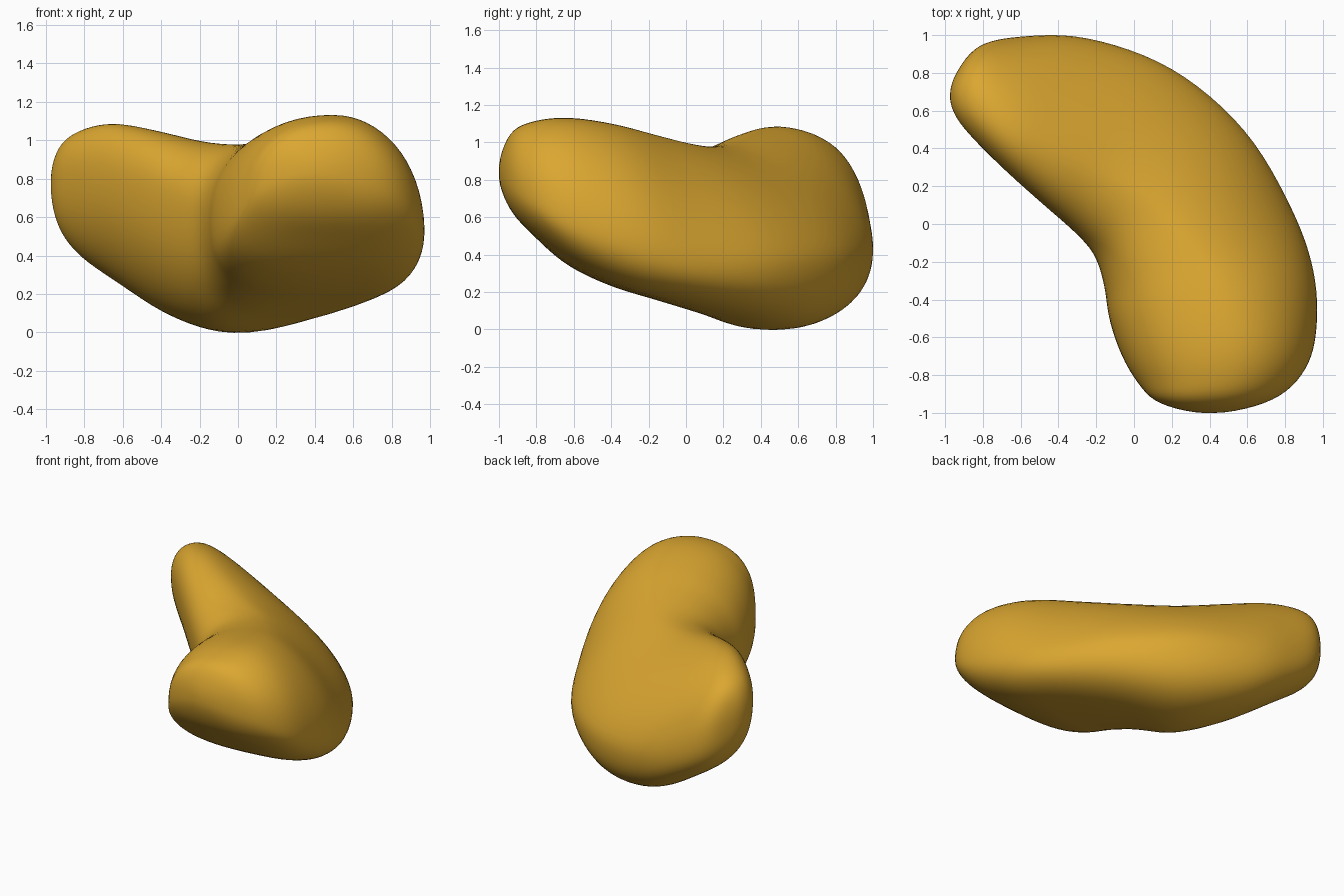
import bpy
import bmesh
from math import sin, cos, pi
from mathutils import Vector

default_cube = bpy.data.objects.get("Cube")
if default_cube:
    bpy.data.objects.remove(default_cube, do_unlink=True)

RING = 64      # points around each cross-section
STEPS = 6      # lofted rings between neighbouring sections
INNER_TOP = .87     # below one is fuller than an ellipse, above one is flatter
OUTER_LOW = .8

# Blunt tips of the bent body: raised back lobe and front lobe
BACK_TIP = Vector((-.975, .69, .77))
FRONT_TIP = Vector((.42, -1.005, .84))

# Each section: inner x, y, z; outer x, y, z; top fraction, z; bottom fraction, z;
# flatness of the outer shoulder; flatness of the inner belly
SECTIONS = [
    (-.95, .58, .8, -.935, .81, .73, .45, .94, .55, .57, 1, 1),
    (-.86, .46, .84, -.82, .945, .63, .36, 1.04, .58, .41, 1, 1),
    (-.68, .28, .82, -.6, .995, .5, .31, 1.09, .62, .26, 1.15, 1),
    (-.48, .1, .75, -.25, .99, .41, .3, 1.05, .61, .08, 1.3, .95),
    (-.31, -.05, .67, .2, .83, .38, .32, .99, .57, -.01, 1.4, .9),
    (-.21, -.17, .61, .59, .5, .36, .39, .985, .61, .06, 1.4, .8),
    (-.16, -.33, .57, .84, .08, .37, .46, 1.04, .66, .145, 1.3, .72),
    (-.135, -.5, .56, .955, -.25, .47, .52, 1.1, .7, .22, 1.15, .67),
    (-.075, -.68, .58, .97, -.55, .57, .55, 1.135, .63, .335, 1.05, .67),
    (.01, -.83, .64, .91, -.77, .67, .54, 1.12, .56, .49, 1, .77),
    (.135, -.95, .78, .74, -.93, .79, .52, 1.05, .52, .64, 1, .9),
]


def cross_section(ix, iy, iz, ox, oy, oz, top_t, top_z, low_t, low_z,
                  shoulder, belly):
    """Four rounded quarters through inner, top, outer and bottom points."""
    inner, outer = Vector((ix, iy)), Vector((ox, oy))
    ring = []
    for i in range(RING):
        a = 2 * pi * i / RING
        on_inner, on_top = cos(a) > 0, sin(a) >= 0
        side_t, side_z = (0, iz) if on_inner else (1, oz)
        if on_top:
            crown_t, crown_z = top_t, top_z
            power = INNER_TOP if on_inner else shoulder
        else:
            crown_t, crown_z = low_t, low_z
            power = belly if on_inner else OUTER_LOW
        t = crown_t + (side_t - crown_t) * abs(cos(a)) ** power
        z = side_z + (crown_z - side_z) * abs(sin(a)) ** power
        ring.append(inner.lerp(outer, t).to_3d() + Vector((0, 0, z)))
    return ring


def opposite(ring):
    """Continue a ring across a tip so that the cap is rounded."""
    half = RING // 2
    return ring[half:] + ring[:half]


def spline(a, b, c, d, t):
    return (b * 2 + (c - a) * t + (a * 2 - b * 5 + c * 4 - d) * t * t
            + (b * 3 - a - c * 3 + d) * t ** 3) / 2


# Smooth loft through all sections
keys = [cross_section(*s) for s in SECTIONS]
keys = [opposite(keys[0]), [BACK_TIP] * RING, *keys,
        [FRONT_TIP] * RING, opposite(keys[-1])]
rings = []
for k in range(1, len(keys) - 2):
    for step in range(STEPS):
        rings.append([spline(*points, step / STEPS)
                      for points in zip(*keys[k - 1:k + 3])])
rings = rings[1:]

bm = bmesh.new()
loops = [[bm.verts.new(p) for p in ring] for ring in rings]
for first, second in zip(loops, loops[1:]):
    for i in range(RING):
        j = (i + 1) % RING
        bm.faces.new((first[i], first[j], second[j], second[i]))
for loop, tip in ((loops[0], BACK_TIP), (loops[-1], FRONT_TIP)):
    pole = bm.verts.new(tip)
    for i in range(RING):
        bm.faces.new((loop[i], loop[(i + 1) % RING], pole))

# Soften the quarter joins, then orient the skin outward
for _ in range(6):
    bmesh.ops.smooth_vert(bm, verts=bm.verts, factor=.5,
                          use_axis_x=True, use_axis_y=True, use_axis_z=True)
bmesh.ops.recalc_face_normals(bm, faces=bm.faces)
for face in bm.faces:
    face.smooth = True
mesh = bpy.data.meshes.new("bean_body")
bm.to_mesh(mesh)
bm.free()

# Golden skin
gold = bpy.data.materials.new("golden_yellow")
gold.use_nodes = True
colour = (.71, .385, .03, 1)
gold.diffuse_color = colour
gold.node_tree.nodes["Principled BSDF"].inputs["Base Color"].default_value = colour
mesh.materials.append(gold)

body = bpy.data.objects.new("bean_body", mesh)
bpy.context.collection.objects.link(body)
